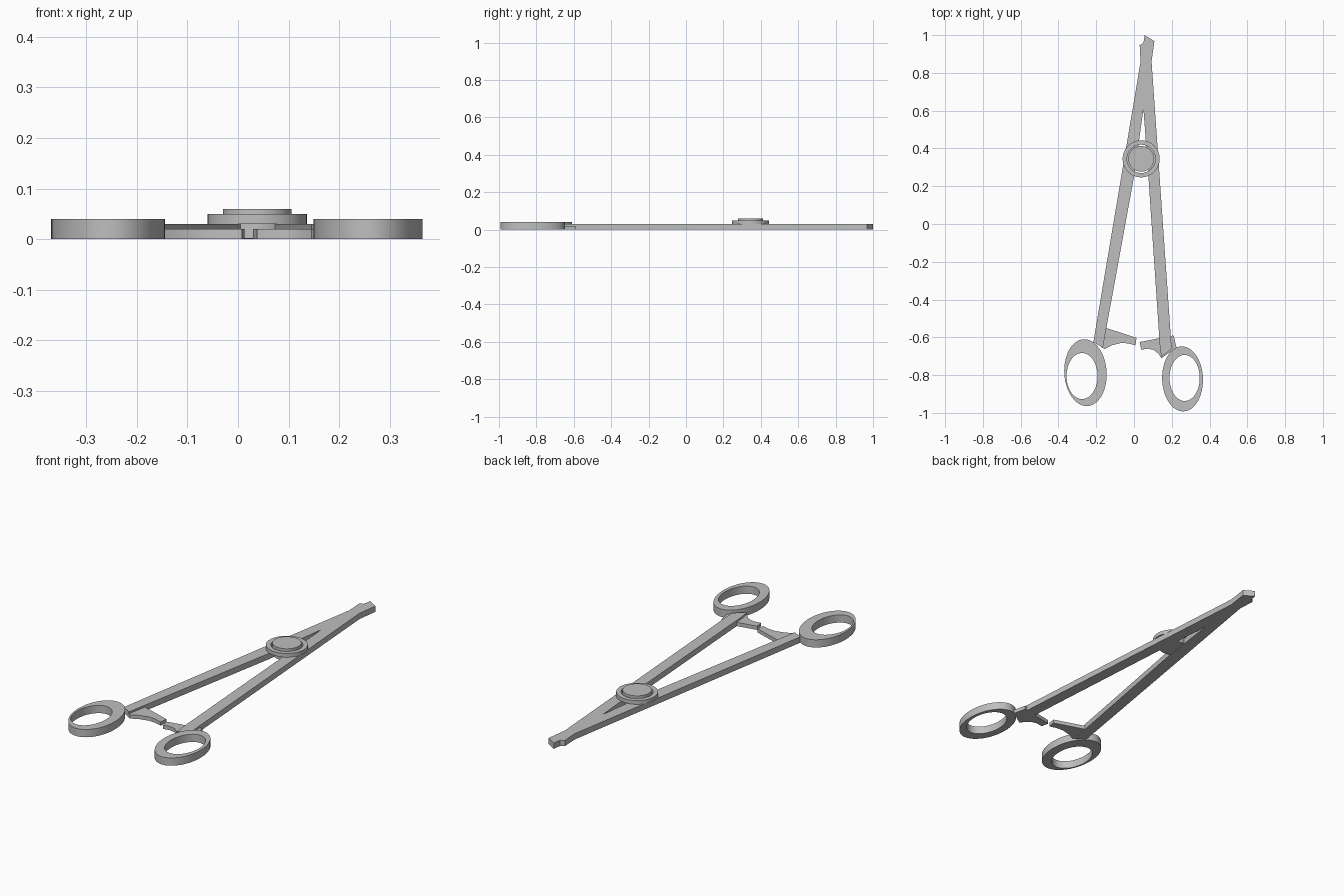
import bpy, bmesh, math

cube = bpy.data.objects.get("Cube")
if cube:
    bpy.data.objects.remove(cube, do_unlink=True)

steel = bpy.data.materials.new("brushed steel grey")
steel.use_nodes = True
colour = (0.52, 0.52, 0.52, 1)
steel.diffuse_color = colour
steel.node_tree.nodes["Principled BSDF"].inputs["Base Color"].default_value = colour


def finish(bm, name):
    bmesh.ops.recalc_face_normals(bm, faces=bm.faces)
    mesh = bpy.data.meshes.new(name)
    bm.to_mesh(mesh)
    bm.free()
    obj = bpy.data.objects.new(name, mesh)
    mesh.materials.append(steel)
    bpy.context.collection.objects.link(obj)
    bpy.ops.object.select_all(action="DESELECT")
    obj.select_set(True)
    bpy.context.view_layer.objects.active = obj
    bpy.ops.object.shade_smooth_by_angle(angle=math.radians(30))
    return obj


def plate(name, outline, z0, z1):
    """Flat outline raised from z0 to z1."""
    bm = bmesh.new()
    face = bm.faces.new([bm.verts.new((x, y, z0)) for x, y in outline])
    raised = bmesh.ops.extrude_face_region(bm, geom=[face], use_keep_orig=True)
    for v in raised["geom"]:
        if isinstance(v, bmesh.types.BMVert):
            v.co.z = z1
    return finish(bm, name)


def ellipse(cx, cy, rx, ry, tilt=0.0, n=64):
    pts = []
    for i in range(n):
        a = math.tau * i / n
        x, y = rx * math.cos(a), ry * math.sin(a)
        pts.append((cx + x * math.cos(tilt) - y * math.sin(tilt),
                    cy + x * math.sin(tilt) + y * math.cos(tilt)))
    return pts


def ring(name, outer, inner, z0, z1):
    """Band between two ellipses, with flat top and bottom."""
    bm = bmesh.new()
    loops = [[bm.verts.new((x, y, z)) for x, y in pts]
             for pts, z in ((outer, z0), (outer, z1), (inner, z1), (inner, z0))]
    n = len(outer)
    for k in range(4):
        a, b = loops[k], loops[(k + 1) % 4]
        for i in range(n):
            j = (i + 1) % n
            bm.faces.new((a[i], a[j], b[j], b[i]))
    return finish(bm, name)


# Both shanks meeting in the closed jaws
plate("shanks_and_jaws", [
    (-0.215, -0.625), (-0.165, -0.655), (-0.148, -0.56), (0.0, 0.25), (0.05, 0.61),
    (0.077, 0.24), (0.137, -0.65), (0.145, -0.705), (0.2, -0.66), (0.195, -0.6), (0.093, 0.86),
    (0.108, 0.968), (0.056, 1.0), (0.05, 0.958), (0.03, 0.947), (0.035, 0.86)], 0, 0.03)

# Locking ratchet arms
plate("right_ratchet", [
    (-0.148, -0.55), (0.013, -0.603), (0.008, -0.643), (-0.03, -0.632),
    (-0.07, -0.63), (-0.12, -0.643), (-0.155, -0.662), (-0.175, -0.65)], 0.0005, 0.02)
plate("left_ratchet", [
    (0.03, -0.625), (0.21, -0.59), (0.225, -0.655), (0.145, -0.71),
    (0.128, -0.685), (0.105, -0.667), (0.075, -0.66), (0.038, -0.665)], 0.0005, 0.02)

# Finger rings, with holes set towards the outer side
ring("right_finger_ring", ellipse(-0.257, -0.787, 0.112, 0.177, 0.06),
     ellipse(-0.275, -0.805, 0.082, 0.122), 0, 0.04)
ring("left_finger_ring", ellipse(0.257, -0.82, 0.108, 0.172, 0.03),
     ellipse(0.268, -0.815, 0.08, 0.122), 0, 0.04)

# Pivot boss inside a raised collar
plate("pivot_boss", ellipse(0.038, 0.345, 0.068, 0.068), 0.001, 0.06)
ring("pivot_collar", ellipse(0.038, 0.345, 0.098, 0.098),
     ellipse(0.038, 0.345, 0.075, 0.075), 0.03, 0.05)
